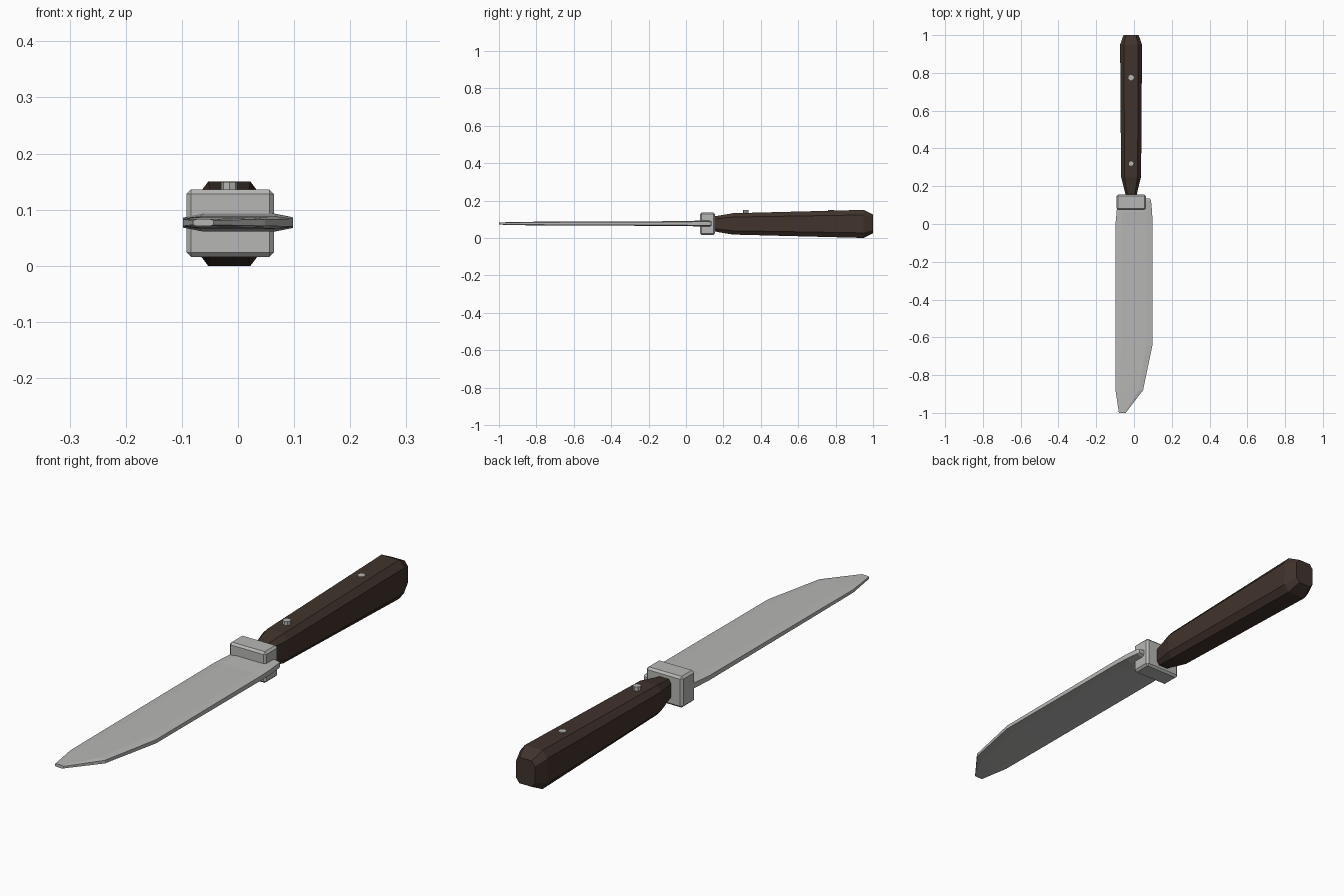
import bpy, bmesh, math
from mathutils import Matrix, Vector

if "Cube" in bpy.data.objects:
    bpy.data.objects.remove(bpy.data.objects["Cube"])


def material(name, rgb):
    m = bpy.data.materials.new(name)
    m.diffuse_color = (*rgb, 1.0)
    m.use_nodes = True
    m.node_tree.nodes["Principled BSDF"].inputs["Base Color"].default_value = m.diffuse_color
    return m


steel = material("brushed steel", (0.47, 0.47, 0.46))
wood = material("dark wood", (0.052, 0.033, 0.025))


def finish(name, bm, mat):
    bmesh.ops.recalc_face_normals(bm, faces=bm.faces[:])
    me = bpy.data.meshes.new(name)
    bm.to_mesh(me)
    bm.free()
    me.materials.append(mat)
    ob = bpy.data.objects.new(name, me)
    bpy.context.collection.objects.link(ob)
    return ob


def loft(name, stations, mat):
    """Octagonal sections along y: (y, x centre, z centre, half w, half h, flat half w, flat half h)."""
    bm = bmesh.new()
    rings = []
    for y, cx, cz, w, h, fw, fh in stations:
        pts = [(w, -fh), (w, fh), (fw, h), (-fw, h), (-w, fh), (-w, -fh), (-fw, -h), (fw, -h)]
        rings.append([bm.verts.new((cx + a, y, cz + b)) for a, b in pts])
    for r0, r1 in zip(rings, rings[1:]):
        for i in range(8):
            j = (i + 1) % 8
            bm.faces.new((r0[i], r0[j], r1[j], r1[i]))
    bm.faces.new(rings[0])
    bm.faces.new(rings[-1])
    return finish(name, bm, mat)


# Blade: y, left x, right x, half thickness at the middle and at the edges
blade = []
for y, xl, xr, h, e in [
    (-1.0, -0.08, -0.044, 0.006, 0.004),
    (-0.88, -0.098, 0.048, 0.009, 0.006),
    (-0.64, -0.098, 0.098, 0.011, 0.007),
    (0.0, -0.098, 0.098, 0.0125, 0.009),
    (0.065, -0.092, 0.096, 0.016, 0.010),
    (0.125, -0.088, 0.09, 0.016, 0.010),
    (0.135, -0.085, 0.085, 0.012, 0.007),
]:
    w = (xr - xl) / 2
    blade.append((y, (xl + xr) / 2, 0.077, w, h, w * 0.68, e))
loft("blade", blade, steel)

# Handle: y, half width, half height
handle = [(y, -0.0155, 0.075, w, h, w * 0.65, h * 0.64) for y, w, h in [
    (0.145, 0.027, 0.039),
    (0.25, 0.053, 0.057),
    (0.95, 0.058, 0.075),
    (1.0, 0.040, 0.050),
]]
loft("handle", handle, wood)

# Guard block with bevelled edges
bm = bmesh.new()
bmesh.ops.create_cube(bm, size=1.0, matrix=Matrix.Translation((-0.014, 0.115, 0.076))
                      @ Matrix.Diagonal((0.156, 0.08, 0.12, 1)))
bmesh.ops.bevel(bm, geom=bm.edges[:], offset=0.008, segments=1, affect='EDGES')
finish("guard", bm, steel)

# Rivets on the upper side of the handle
for i, y in enumerate((0.32, 0.775)):
    bm = bmesh.new()
    bmesh.ops.create_cone(bm, cap_ends=True, segments=8, radius1=0.015, radius2=0.015,
                          depth=0.02, matrix=Matrix.Translation((-0.0155, y, 0.139)))
    finish(f"rivet_{i + 1}", bm, steel)
